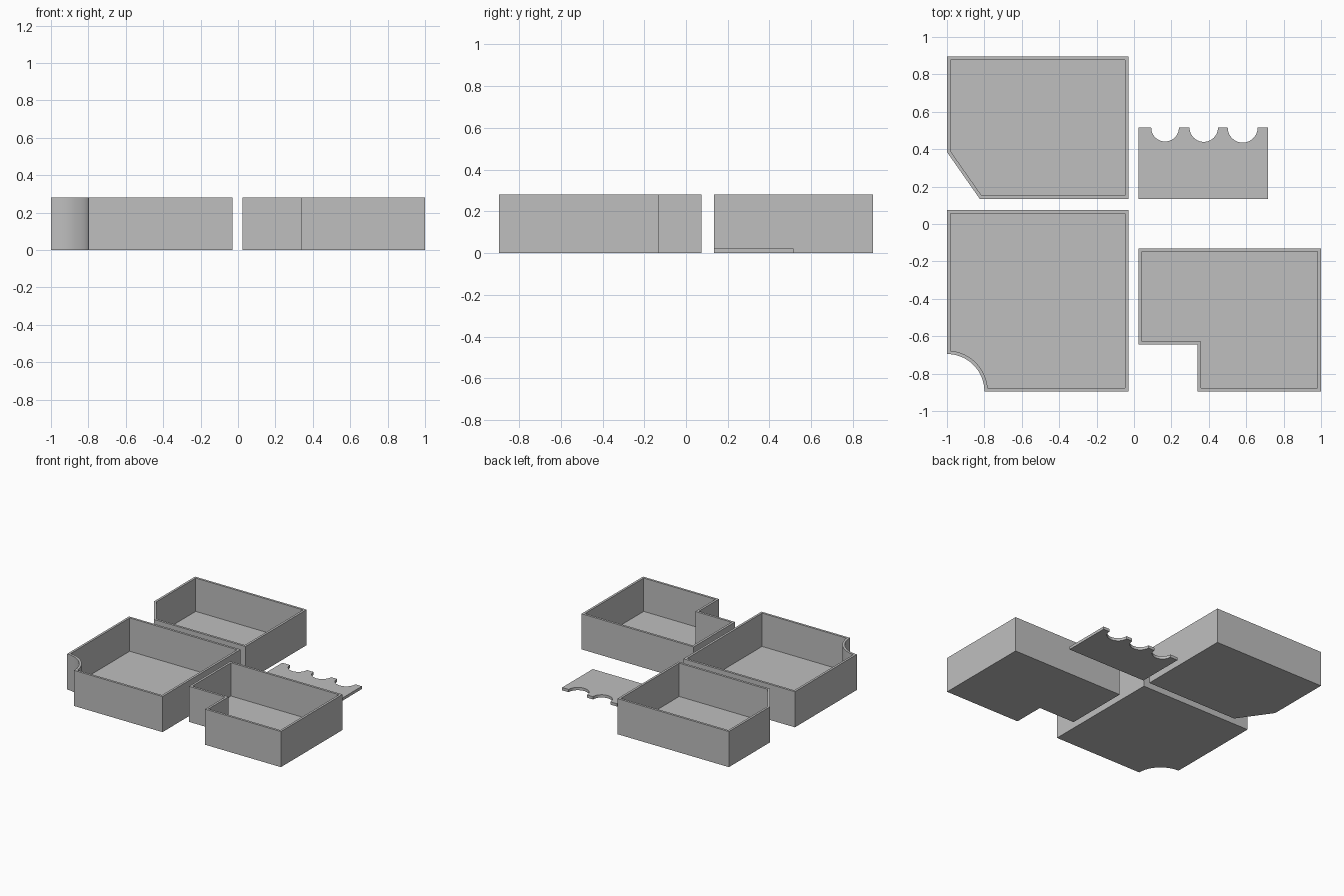
import bpy, bmesh, math

if "Cube" in bpy.data.objects:
    bpy.data.objects.remove(bpy.data.objects["Cube"])

WALL, FLOOR, HEIGHT, LID = 0.018, 0.018, 0.28, 0.022

grey = bpy.data.materials.new("plain grey")
grey.diffuse_color = (0.52, 0.52, 0.52, 1)
grey.use_nodes = True
grey.node_tree.nodes["Principled BSDF"].inputs["Base Color"].default_value = grey.diffuse_color


def arc(cx, cy, r, a0, a1, n):
    """Points along an arc, angles in degrees."""
    return [(cx + r * math.cos(math.radians(a0 + (a1 - a0) * i / n)),
             cy + r * math.sin(math.radians(a0 + (a1 - a0) * i / n))) for i in range(n + 1)]


def inset(pts, d):
    """Mitred inward offset of a counter-clockwise outline."""
    out = []
    for i, (x, y) in enumerate(pts):
        (ax, ay), (bx, by) = pts[i - 1], pts[(i + 1) % len(pts)]
        l1, l2 = math.hypot(x - ax, y - ay), math.hypot(bx - x, by - y)
        n1 = (-(y - ay) / l1, (x - ax) / l1)
        n2 = (-(by - y) / l2, (bx - x) / l2)
        k = d / (1 + n1[0] * n2[0] + n1[1] * n2[1])
        out.append((x + (n1[0] + n2[0]) * k, y + (n1[1] + n2[1]) * k))
    return out


def finish(bm, name):
    bmesh.ops.recalc_face_normals(bm, faces=bm.faces)
    mesh = bpy.data.meshes.new(name)
    bm.to_mesh(mesh)
    bm.free()
    mesh.materials.append(grey)
    obj = bpy.data.objects.new(name, mesh)
    bpy.context.collection.objects.link(obj)
    bpy.ops.object.select_all(action='DESELECT')
    obj.select_set(True)
    bpy.context.view_layer.objects.active = obj
    bpy.ops.object.shade_smooth_by_angle(angle=math.radians(30))


def solid(loops):
    """Skin a stack of matching (outline, height) loops and cap both ends."""
    bm = bmesh.new()
    rings = [[bm.verts.new((x, y, z)) for x, y in pts] for pts, z in loops]
    for a, b in zip(rings, rings[1:]):
        for i in range(len(a)):
            j = (i + 1) % len(a)
            bm.faces.new((a[i], a[j], b[j], b[i]))
    bm.faces.new(rings[0][::-1])
    bm.faces.new(rings[-1])
    return bm


def tray(name, pts):
    inner = inset(pts, WALL)
    finish(solid([(pts, 0), (pts, HEIGHT), (inner, HEIGHT), (inner, FLOOR)]), name)


# Open trays: cut corner, round notch, square notch
tray("chamfered_tray", [(-0.825, 0.135), (-0.03, 0.135), (-0.03, 0.895),
                        (-1, 0.895), (-1, 0.385)])
tray("round_notch_tray", [(-0.03, -0.895), (-0.03, 0.075), (-1, 0.075)]
     + arc(-1, -0.895, 0.2, 90, 0, 24))
tray("square_notch_tray", [(0.34, -0.895), (1, -0.895), (1, -0.13), (0.025, -0.13),
                           (0.025, -0.645), (0.34, -0.645)])

# Thin plate with three scallops along its back edge
top = 0.515
plate = [(0.025, 0.135), (0.717, 0.135), (0.717, top)]
for cx, r in ((0.581, 0.08), (0.373, 0.076), (0.166, 0.074)):
    plate += arc(cx, top, r, 0, -180, 20)
plate.append((0.025, top))
bm = solid([(plate, 0), (plate, LID)])
corners = [e for e in bm.edges if abs(e.verts[0].co.z - e.verts[1].co.z) > 0.01
           and e.calc_face_angle(0) > math.radians(60)]
bmesh.ops.bevel(bm, geom=corners, offset=0.007, segments=3, profile=0.5, affect='EDGES')
finish(bm, "scalloped_plate")
